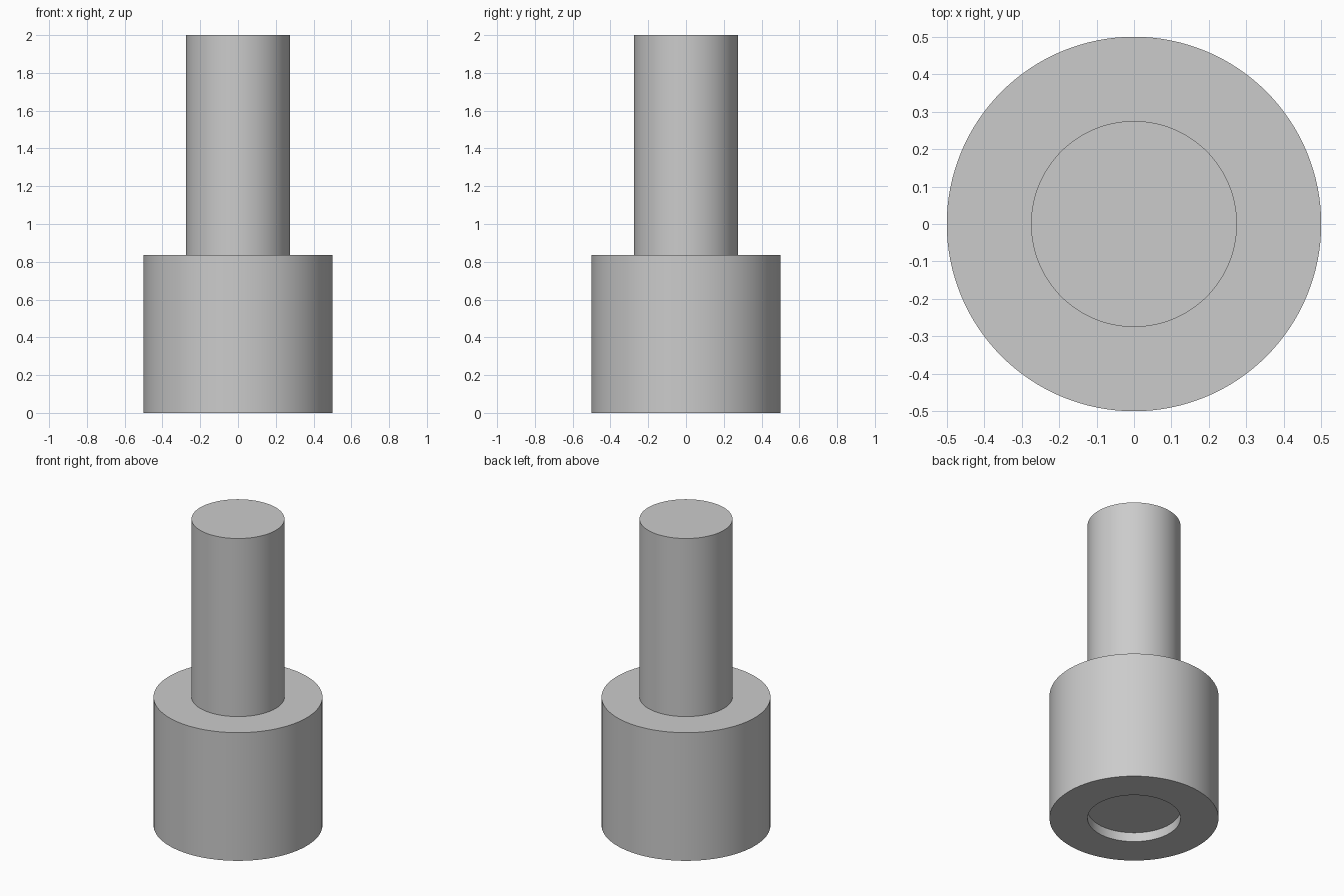
import bpy, bmesh, math

if "Cube" in bpy.data.objects:
    bpy.data.objects.remove(bpy.data.objects["Cube"])

SEGMENTS = 128
R_BASE, R_PIN = 0.5, 0.275
Z_RECESS, Z_SHOULDER, Z_TOP = 0.06, 0.837, 2.0

grey = bpy.data.materials.new("plain grey")
grey.diffuse_color = (0.6, 0.6, 0.6, 1.0)
grey.use_nodes = True
grey.node_tree.nodes["Principled BSDF"].inputs["Base Color"].default_value = grey.diffuse_color


def lathe(name, profile):
    """Spin (radius, z) points about z; zero-radius ends close into caps."""
    bm = bmesh.new()
    verts = [bm.verts.new((r, 0, z)) for r, z in profile]
    edges = [bm.edges.new(pair) for pair in zip(verts, verts[1:])]
    bmesh.ops.spin(bm, geom=verts + edges, cent=(0, 0, 0), axis=(0, 0, 1),
                   angle=2 * math.pi, steps=SEGMENTS, use_duplicate=False)
    bmesh.ops.remove_doubles(bm, verts=bm.verts, dist=1e-5)
    bmesh.ops.recalc_face_normals(bm, faces=bm.faces)
    mesh = bpy.data.meshes.new(name)
    bm.to_mesh(mesh)
    bm.free()
    mesh.materials.append(grey)
    obj = bpy.data.objects.new(name, mesh)
    bpy.context.collection.objects.link(obj)
    bpy.context.view_layer.objects.active = obj
    obj.select_set(True)
    bpy.ops.object.shade_smooth_by_angle(angle=math.radians(30))
    obj.select_set(False)
    return obj


# Stepped pin: wide base with a shallow round recess below, narrow shaft above
lathe("stepped_pin", [
    (0, Z_RECESS), (R_PIN, Z_RECESS), (R_PIN, 0), (R_BASE, 0),
    (R_BASE, Z_SHOULDER), (R_PIN, Z_SHOULDER), (R_PIN, Z_TOP), (0, Z_TOP),
])
